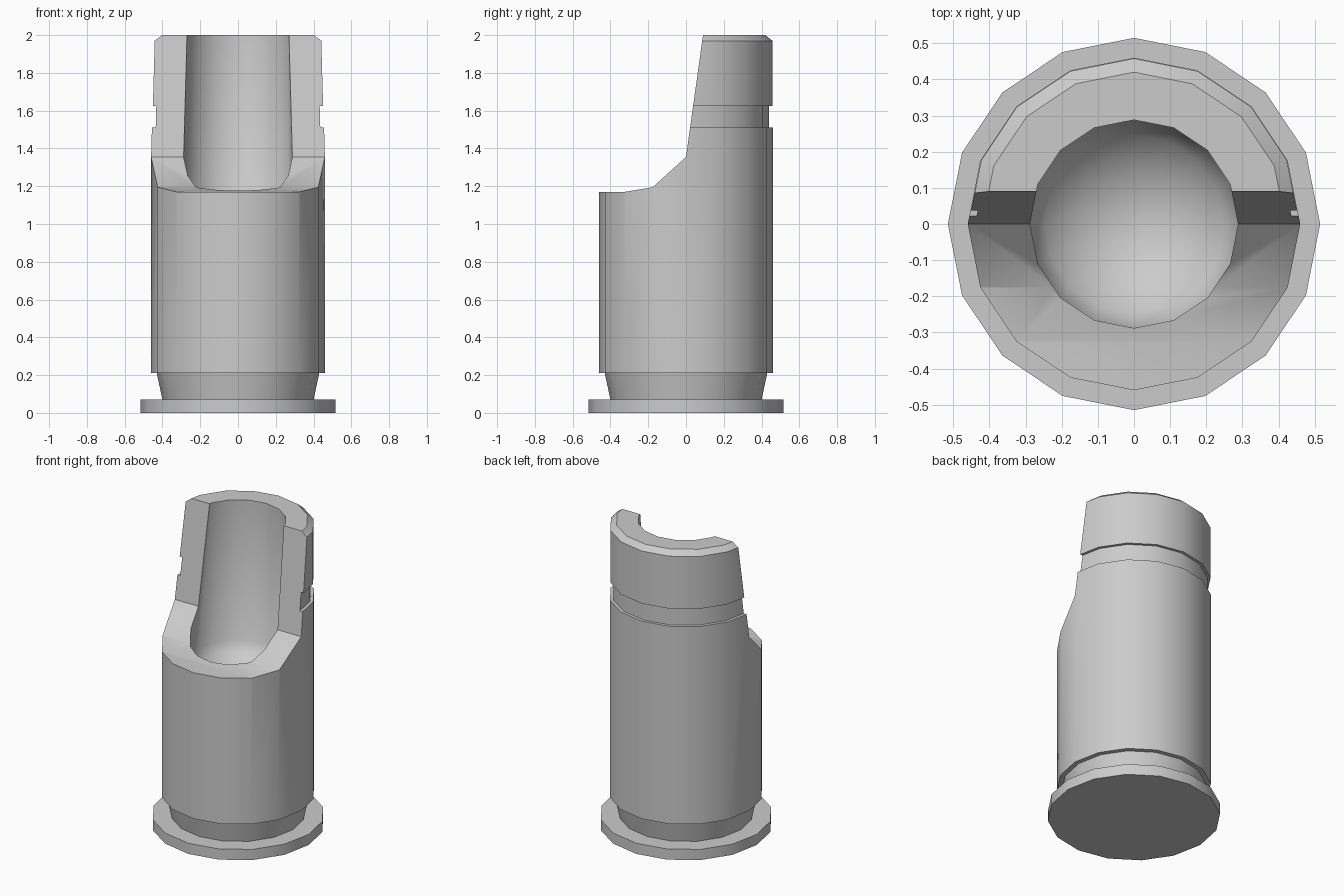
import bpy, bmesh, math

if "Cube" in bpy.data.objects:
    bpy.data.objects.remove(bpy.data.objects["Cube"])

SIDES = 16


def new_object(name, bm):
    bmesh.ops.recalc_face_normals(bm, faces=bm.faces)
    mesh = bpy.data.meshes.new(name)
    bm.to_mesh(mesh)
    bm.free()
    obj = bpy.data.objects.new(name, mesh)
    bpy.context.collection.objects.link(obj)
    return obj


def lathe(name, profile):
    """Revolve an (r, z) profile that starts and ends on the axis."""
    bm = bmesh.new()
    rings = []
    for r, z in profile:
        if r == 0:
            rings.append([bm.verts.new((0, 0, z))] * SIDES)
        else:
            rings.append([bm.verts.new((r * math.cos(2 * math.pi * i / SIDES),
                                        r * math.sin(2 * math.pi * i / SIDES), z))
                          for i in range(SIDES)])
    for a, b in zip(rings, rings[1:]):
        for i in range(SIDES):
            j = (i + 1) % SIDES
            bm.faces.new(list(dict.fromkeys((a[i], a[j], b[j], b[i]))))
    return new_object(name, bm)


def prism(name, outline, half_width):
    """Extrude a (y, z) outline along x."""
    bm = bmesh.new()
    face = bm.faces.new([bm.verts.new((-half_width, y, z)) for y, z in outline])
    new = bmesh.ops.extrude_face_region(bm, geom=[face])["geom"]
    verts = [v for v in new if isinstance(v, bmesh.types.BMVert)]
    bmesh.ops.translate(bm, verts=verts, vec=(2 * half_width, 0, 0))
    return new_object(name, bm)


# Outer wall: flange, tapered neck, body, groove, chamfered collar
outer = [(0, 0), (0.515, 0), (0.515, 0.07), (0.40, 0.07), (0.43, 0.21),
         (0.46, 0.21), (0.46, 1.51), (0.44, 1.51), (0.44, 1.625),
         (0.458, 1.625), (0.458, 1.97), (0.42, 2.0)]

# Bore with a rounded hollow at the bottom
bore_r, floor_z, depth = 0.288, 1.08, 0.17
bore = [(bore_r, 2.0)]
sphere_r = (bore_r ** 2 + depth ** 2) / (2 * depth)
half_angle = math.asin(bore_r / sphere_r)
for k in range(5, -1, -1):
    a = half_angle * k / 5
    z = floor_z - depth + sphere_r * (1 - math.cos(a))
    bore.append((sphere_r * math.sin(a), z))

socket = lathe("socket_body", outer + bore)

# Front cutaway: low lip sweeping up into a steep back wall
slope = (2.0 - 1.355) / 0.09
cutter = prism("front_cutter",
               [(-0.7, 1.17), (-0.325, 1.17), (-0.176, 1.195), (0, 1.355),
                (0.09 + 0.2 / slope, 2.2), (-0.7, 2.2)], 0.8)
mod = socket.modifiers.new("cutaway", "BOOLEAN")
mod.operation = 'DIFFERENCE'
mod.solver = 'EXACT'
mod.object = cutter
bpy.context.view_layer.objects.active = socket
bpy.ops.object.select_all(action='DESELECT')
socket.select_set(True)
bpy.ops.object.modifier_apply(modifier=mod.name)
bpy.data.objects.remove(cutter, do_unlink=True)

bpy.ops.object.shade_smooth_by_angle(angle=math.radians(35))
